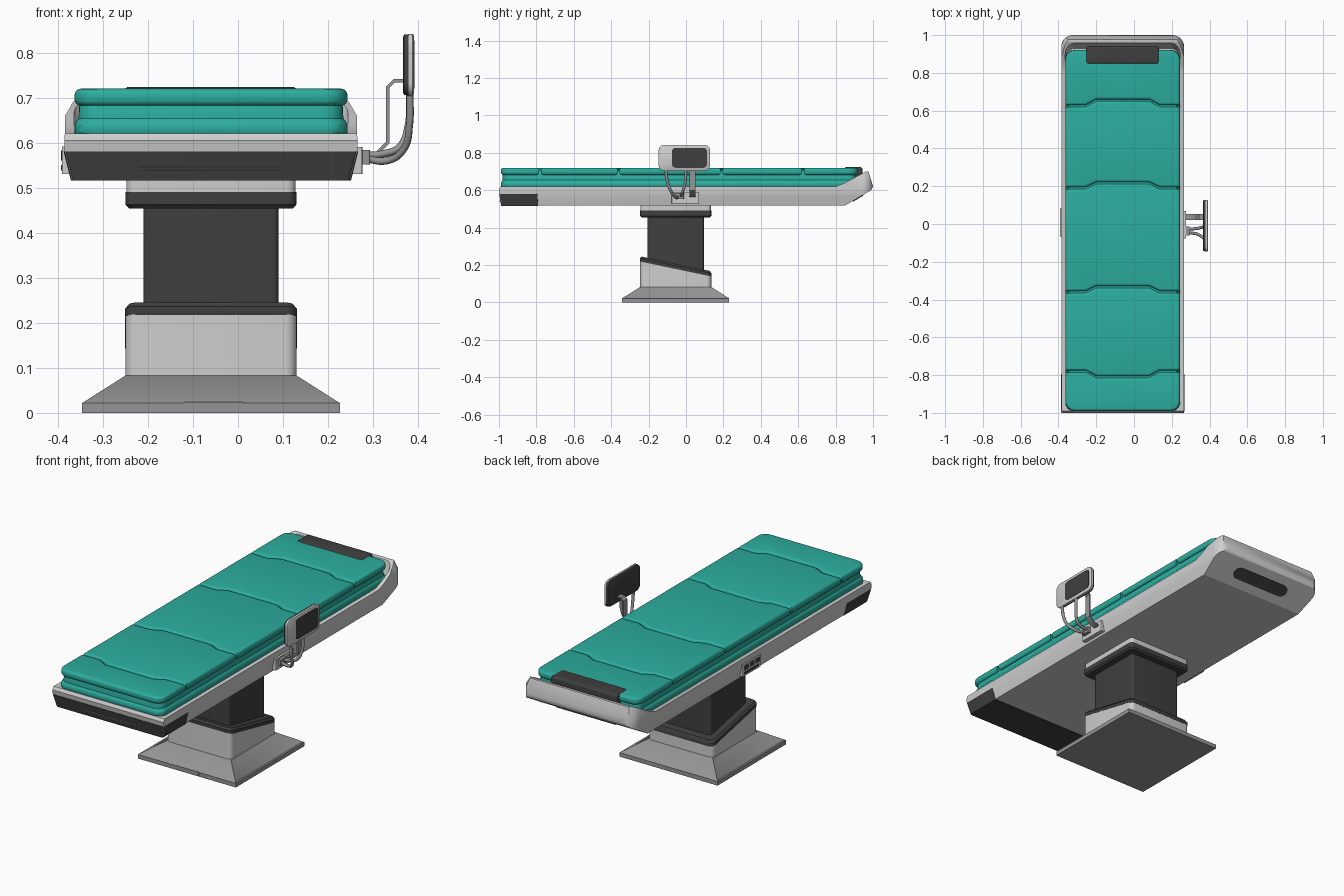
import bpy, bmesh, math
from math import cos, sin, pi

if "Cube" in bpy.data.objects:
    bpy.data.objects.remove(bpy.data.objects["Cube"])


def material(name, rgb):
    m = bpy.data.materials.new(name)
    m.diffuse_color = (*rgb, 1)
    m.use_nodes = True
    m.node_tree.nodes["Principled BSDF"].inputs["Base Color"].default_value = m.diffuse_color
    return m


TEAL = material("teal vinyl", (0.025, 0.42, 0.345))
LIGHT = material("light grey shell", (0.62, 0.62, 0.62))
MID = material("mid grey metal", (0.30, 0.30, 0.30))
DARK = material("dark grey plastic", (0.05, 0.05, 0.05))
CX = -0.06  # centre line of the table


def finish(me, angle=35):
    me.shade_smooth()
    me.set_sharp_from_angle(angle=math.radians(angle))


def rrect(x0, x1, y0, y1, z, r=0.0, r2=None, n=6):
    """Rounded rectangle ring; r2 is the radius at the y1 end, z may be a function of y."""
    r2 = r if r2 is None else r2
    pts = []
    for i, (x, y, sx, sy, q) in enumerate([(x1, y0, -1, 1, r), (x1, y1, -1, -1, r2),
                                           (x0, y1, 1, -1, r2), (x0, y0, 1, 1, r)]):
        steps = n + 1 if r > 0 else 1
        for k in range(steps):
            a = -pi / 2 + i * pi / 2 + (k / n) * pi / 2
            pts.append((x + sx * q + q * cos(a), y + sy * q + q * sin(a)))
    return [(x, y, z(y) if callable(z) else z) for x, y in pts]


def loft(name, rings, mat, place=None, bevel=0, inset=None):
    """Skin equal-length rings, cap the ends; optionally bevel the cap rims."""
    bm = bmesh.new()
    rows = [[bm.verts.new(place(*p) if place else p) for p in ring] for ring in rings]
    n = len(rows[0])
    for a, b in zip(rows, rows[1:]):
        for i in range(n):
            bm.faces.new((a[i], a[(i + 1) % n], b[(i + 1) % n], b[i]))
    caps = [bm.faces.new(rows[0][::-1]), bm.faces.new(rows[-1])]
    bmesh.ops.recalc_face_normals(bm, faces=bm.faces)
    if bevel:
        bmesh.ops.bevel(bm, geom=list({e for f in caps for e in f.edges}), offset=bevel,
                        segments=4, profile=0.5, affect='EDGES')
    if inset:
        bm.normal_update()
        bmesh.ops.inset_individual(bm, faces=[f for f in bm.faces if inset(f.normal)],
                                   thickness=0.02, depth=-0.006)
    me = bpy.data.meshes.new(name)
    bm.to_mesh(me)
    bm.free()
    me.materials.append(mat)
    finish(me)
    ob = bpy.data.objects.new(name, me)
    bpy.context.collection.objects.link(ob)
    return ob


def block(name, x0, x1, y0, y1, z0, z1, mat, r=0.0, bevel=0):
    return loft(name, [rrect(x0, x1, y0, y1, z, r) for z in (z0, z1)], mat, bevel=bevel)


def wide(h, y0, y1, z, r=0.0, r2=None):
    return rrect(CX - h, CX + h, y0, y1, z, r, r2)


# Floor base with recessed side panels
loft("floor_base", [wide(.286, -.341, .231, 0), wide(.286, -.341, .231, .022),
                    wide(.19, -.245, .135, .083)], MID,
     inset=lambda n: abs(n.x) > .3 and n.z > .3)
block("base_front_notch", -.12, .01, -.3425, -.33, .002, .024, MID)


# Pedestal with a slanted top, dark rim and column
def slant(off):
    return lambda y: .182 + off - (y + .055) * .21


loft("pedestal_shell", [wide(.19, -.245, .135, .08, .025), wide(.19, -.245, .135, slant(0), .025)], LIGHT)
loft("pedestal_rim", [wide(.191, -.246, .136, slant(-.003), .025), wide(.191, -.246, .136, slant(.014), .025),
                      wide(.182, -.237, .127, slant(.025), .02)], DARK)
loft("lift_column", [wide(.15, -.205, .095, .12, .012), wide(.15, -.205, .095, .47, .012)], DARK)
loft("collar", [wide(.182, -.237, .127, .454, .02), wide(.19, -.245, .135, .463, .02),
                wide(.19, -.245, .135, .491, .02)], DARK)
loft("collar_plate", [wide(.188, -.243, .133, .49, .02), wide(.188, -.243, .133, .53, .02)], LIGHT)

# Table frame: rounded plan, trimmed by a side profile, hollowed at the head end
frame = loft("table_frame", [wide(h, -1.01, 1, z, .012, .06) for z, h in
                             ((.51, .308), (.58, .325), (.605, .325), (.66, .324), (.71, .295))], LIGHT)
side = [(-.985, .518), (-.996, .58), (-1, .605), (-.99, .62), (.8, .62), (.85, .64), (.962, .70),
        (.976, .70), (1, .62), (.99, .60), (.85, .518)]
trim = loft("trim_profile", [[(x, y, z) for y, z in side] for x in (-1, 1)], LIGHT)
tray = loft("tray_cutter", [wide(.303, -.97, .93, .612, .02, .05), wide(.306, -.97, .968, .73, .02, .05)], LIGHT)
for cutter, op in ((trim, 'INTERSECT'), (tray, 'DIFFERENCE')):
    mod = frame.modifiers.new(op, 'BOOLEAN')
    mod.object, mod.operation, mod.solver = cutter, op, 'EXACT'
cut = bpy.data.meshes.new_from_object(frame.evaluated_get(bpy.context.evaluated_depsgraph_get()))
frame.modifiers.clear()
frame.data = cut
cut.materials.clear()
cut.materials.append(LIGHT)
finish(cut, 30)
for cutter in (trim, tray):
    bpy.data.objects.remove(cutter)

# Dark foot end cap with two fine lines
loft("foot_cap", [wide(.311, -.988, -.79, .516, .012, .002), wide(.327, -.999, -.795, .58, .012, .002)], DARK)
for z in (.538, .546):
    block("foot_cap_line", -.22, .10, -.997, -.98, z - .001, z + .001, MID)

# Dark grip under the raised head end
loft("head_grip", [rrect(CX - .17, CX + .17, -.033, .033, c, .032) for c in (-.004, .004)], DARK,
     place=lambda a, b, c: (a, .92 + b * .863 + c * .505, .559 + b * .505 - c * .863))

# Mattress body with a bulging lower edge and narrow waist
loft("mattress_body", [wide(.303 - i, -.99 + i, .92 - i, z, .045) for i, z in
                       ((.014, .611), (.004, .616), (0, .624), (0, .640), (.004, .648), (.009, .654),
                        (.010, .68), (.018, .706))], TEAL)

# Upper cushions, divided by trapezoid seams (side y, middle y)
seams = [(-.78, -.81), (-.36, -.333), (.19, .217), (.625, .655)]


def seam(s, off):
    return [(CX + u, (s[1] if abs(u) < .15 else s[0]) + off) for u in (-.303, -.195, -.14, .14, .195, .303)]


def end(y, sign):
    pts = []
    for k in range(7):
        a = k / 6 * pi / 2
        pts.append((-.303 + .05 * (1 - cos(a)), y - sign * .05 * (1 - sin(a))))
    return [(CX + u, v) for u, v in pts] + [(CX - u, v) for u, v in reversed(pts)]


lows = [end(-.99, -1)] + [seam(s, .005) for s in seams]
highs = [seam(s, -.005) for s in seams] + [end(.92, 1)]
for low, high in zip(lows, highs):
    outline = low + high[::-1]
    loft("cushion", [[(x, y, z) for x, y in outline] for z in (.682, .72)], TEAL, bevel=.014)

# Head strap over the end of the mattress
block("head_strap", -.254, .132, .846, .943, .65, .724, DARK, r=.015, bevel=.012)

# Control sockets on both sides of the frame
block("right_socket", .25, .276, -.077, .07, .53, .59, LIGHT, r=.004)
block("cable_sleeve", .27, .293, -.062, -.012, .552, .584, MID, r=.004)
block("left_socket", -.391, -.365, -.068, .085, .53, .592, LIGHT, r=.004)
for y in (-.045, .0, .045):
    block("left_socket_button", -.393, -.385, y - .01, y + .025, .56, .583, DARK)
block("left_socket_slot", -.393, -.385, -.05, .068, .538, .55, DARK)


# Screen: dark face towards the table, light shell with a dark panel behind
def upright(a, b, c):
    return (c, a, b)


def pane(x, i, r=.028):
    return rrect(-.146 + i, .128 - i, .704 + i, .842 - i, x, r)


loft("screen_face", [pane(.366, .008, .02), pane(.369, .002), pane(.380, .001)], DARK, place=upright)
loft("screen_shell", [pane(.379, 0), pane(.388, 0), pane(.391, .005, .024)], LIGHT, place=upright)
loft("screen_back_panel", [rrect(-.075, .112, .720, .827, x, .02) for x in (.388, .3925)], DARK, place=upright)

# Flat bracket holding the screen
path = [(.268, .569), (.303, .577), (.329, .602), (.329, .725), (.345, .741), (.37, .741),
        (.37, .734), (.348, .734), (.336, .722), (.336, .598), (.307, .570), (.268, .561)]
loft("screen_bracket", [[(x, y, z) for x, z in path] for y in (.02, .052)], MID)


# Cables from the socket to the screen
def cable(name, pts):
    cu = bpy.data.curves.new(name, 'CURVE')
    cu.dimensions, cu.bevel_depth, cu.bevel_resolution, cu.resolution_u = '3D', .008, 2, 8
    sp = cu.splines.new('BEZIER')
    sp.bezier_points.add(len(pts) - 1)
    for bp, p in zip(sp.bezier_points, pts):
        bp.co = p
        bp.handle_left_type = bp.handle_right_type = 'AUTO'
    cu.materials.append(MID)
    ob = bpy.data.objects.new(name, cu)
    bpy.context.collection.objects.link(ob)


cable("cable_front", [(.28, -.048, .565), (.33, -.052, .56), (.368, -.075, .585), (.381, -.098, .64), (.382, -.108, .71)])
cable("cable_rear", [(.28, -.025, .572), (.32, -.025, .575), (.358, -.018, .59), (.378, -.005, .64), (.381, .0, .71)])
